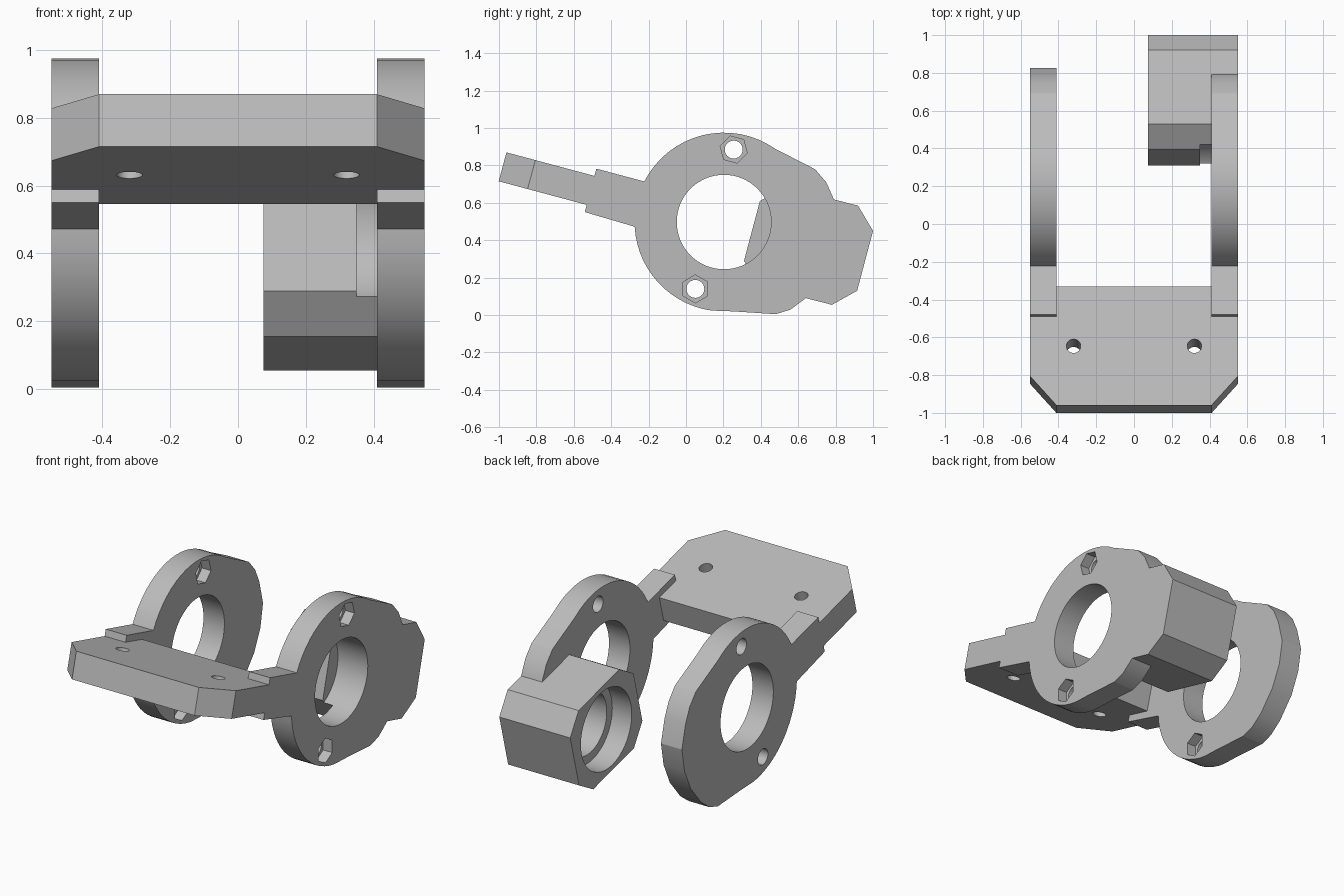
import bpy, bmesh
from math import sin, cos, radians
from mathutils import Vector

old = bpy.data.objects.get("Cube")
if old:
    bpy.data.objects.remove(old, do_unlink=True)

grey = bpy.data.materials.new("light grey")
grey.use_nodes = True
COLOUR = (0.5, 0.5, 0.5, 1)
grey.diffuse_color = COLOUR
grey.node_tree.nodes["Principled BSDF"].inputs["Base Color"].default_value = COLOUR

# The arm slopes by 15 degrees: a frame along it and across its thickness
TIP = Vector((0, -0.96, 0.87))
ALONG = Vector((0, cos(radians(15)), -sin(radians(15))))
UP = Vector((0, sin(radians(15)), cos(radians(15))))


def side_frame(a, b, h):
    return Vector((h, a, b))


def arm_frame(a, b, h):
    return TIP + Vector((a, 0, 0)) + ALONG * b + UP * h


def arc(centre, radius, start, end, steps):
    angles = [radians(start + (end - start) * i / steps) for i in range(steps + 1)]
    return [(centre[0] + radius * cos(t), centre[1] + radius * sin(t)) for t in angles]


def ring(centre, radius, sides, turn=0):
    return arc(centre, radius, turn, turn + 360, sides)[:-1]


def prism(name, points, low, high, place=side_frame):
    """Extrude a flat outline between two heights of a frame."""
    bm = bmesh.new()
    ends = [[bm.verts.new(place(a, b, h)) for a, b in points] for h in (low, high)]
    bm.faces.new(ends[0])
    bm.faces.new(ends[1])
    n = len(points)
    for i in range(n):
        j = (i + 1) % n
        bm.faces.new((ends[0][i], ends[0][j], ends[1][j], ends[1][i]))
    bmesh.ops.recalc_face_normals(bm, faces=bm.faces)
    mesh = bpy.data.meshes.new(name)
    bm.to_mesh(mesh)
    bm.free()
    mesh.materials.append(grey)
    obj = bpy.data.objects.new(name, mesh)
    bpy.context.collection.objects.link(obj)
    return obj


def combine(obj, tool, operation="DIFFERENCE"):
    """Apply a boolean and discard the tool."""
    mod = obj.modifiers.new("boolean", "BOOLEAN")
    mod.operation, mod.object, mod.solver = operation, tool, "EXACT"
    bpy.context.view_layer.objects.active = obj
    bpy.ops.object.modifier_apply(modifier=mod.name)
    bpy.data.objects.remove(tool, do_unlink=True)


def finish(obj):
    bpy.ops.object.select_all(action="DESELECT")
    obj.select_set(True)
    bpy.context.view_layer.objects.active = obj
    bpy.ops.object.shade_smooth_by_angle(angle=radians(20))


# Side plate outline: round disc, bulged rear and the stepped tab of the arm
HUB = (0.203, 0.4975)
tab = [arm_frame(0, 0.487, h).yz for h in (0.04, -0.2)]
outline = (
    arc(HUB, 0.478, 55, 153, 16)
    + [tuple(p) for p in tab]
    + arc(HUB, 0.478, 183, 262, 14)
    + [(0.25, 0.02), (0.48, 0.005), (0.56, 0.03), (0.64, 0.09)]
    + [(0.74, 0.21), (0.80, 0.34), (0.825, 0.48), (0.79, 0.62), (0.75, 0.71), (0.69, 0.78)]
)
BOLTS = [((0.255, 0.885), -15), ((0.05, 0.14), 30)]

# Motor housing outline: tilted octagon with opposite corners symmetric
MOTOR = (0.655, 0.37)
half = [(0.345, 0.08), (0.26, -0.24), (0.125, -0.315), (-0.265, -0.215)]
octagon = [(MOTOR[0] + s * y, MOTOR[1] + s * z) for s in (1, -1) for y, z in half]

for name, low in (("left_side_plate", 0.41), ("right_side_plate", -0.55)):
    high = low + 0.14
    plate = prism(name, outline, low, high)
    hole_start = low - 0.1
    if low > 0:
        combine(plate, prism("motor_housing", octagon, 0.075, high), "UNION")
        hole_start = 0.35
    # Large bearing hole
    combine(plate, prism("bearing_cutter", ring(HUB, 0.2525, 64), hole_start, high + 0.1))
    # Bolt holes with hexagonal nut pockets
    for centre, turn in BOLTS:
        combine(plate, prism("bolt_cutter", ring(centre, 0.048, 24), low - 0.1, high + 0.1))
        combine(plate, prism("nut_cutter", ring(centre, 0.075, 6, turn), high - 0.06, high + 0.1))
    # Stepped bore of the motor housing
    if low > 0:
        combine(plate, prism("bore_cutter", ring(MOTOR, 0.243, 64), 0, 0.205))
        combine(plate, prism("inner_bore_cutter", ring(MOTOR, 0.19, 64), 0.1, 0.35))
    finish(plate)

# Sloping platform with clipped front corners and two screw holes
right_edge = [(0.41, 0), (0.55, 0.16), (0.55, 0.487), (0.41, 0.487), (0.41, 0.652)]
left_edge = [(-x, u) for x, u in reversed(right_edge)]
platform = prism("platform", right_edge + left_edge, -0.16, 0, arm_frame)
for x in (-0.32, 0.32):
    combine(platform, prism("screw_cutter", ring((x, 0.325), 0.038, 24), -0.3, 0.1, arm_frame))
finish(platform)
